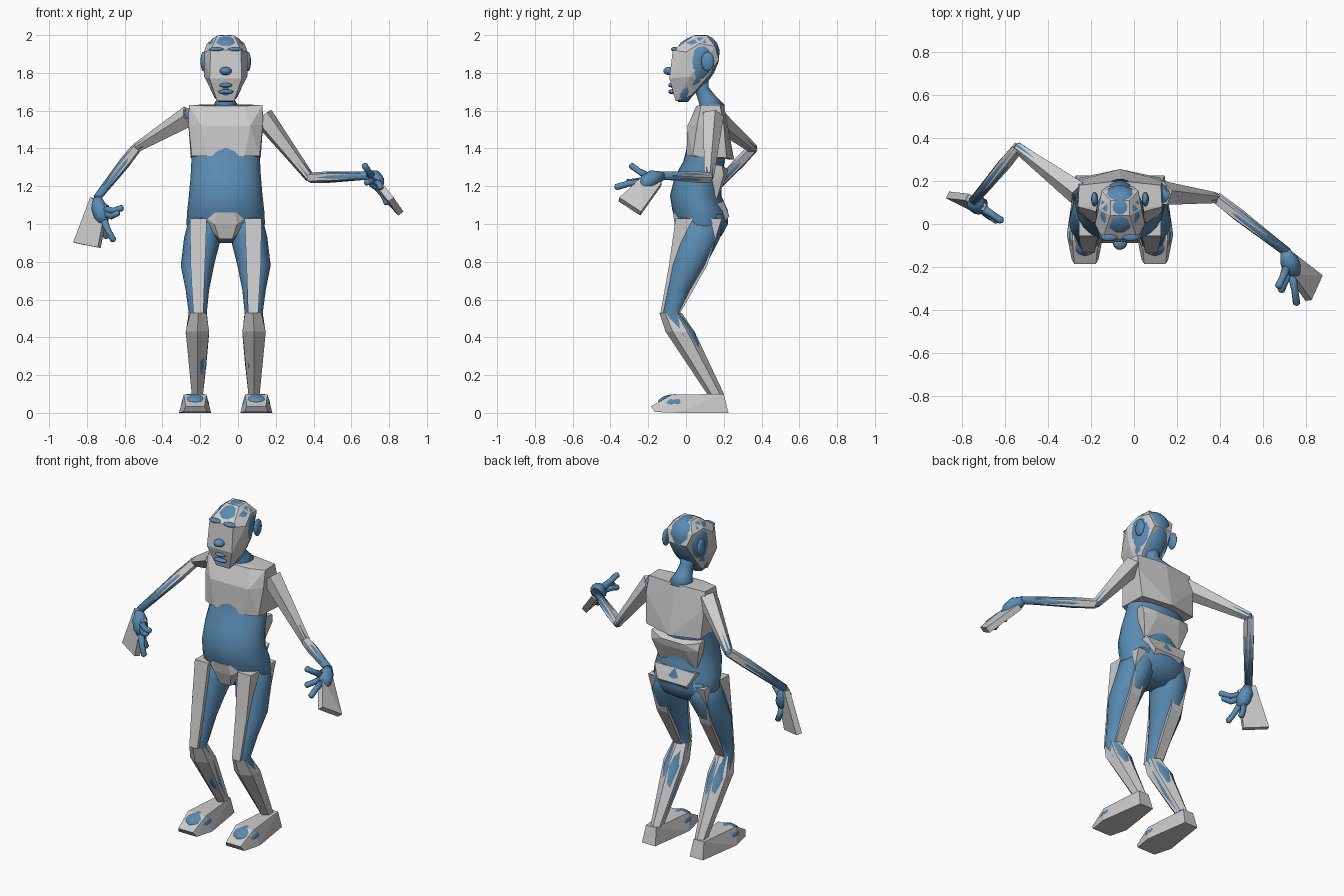
import bpy, bmesh, math
from mathutils import Vector, Matrix

CX = -0.065  # the body's middle line
blue = bpy.data.materials.new("blue_skin")
blue.diffuse_color = (0.1, 0.26, 0.45, 1)


def finish(name, bm, skin):
    bmesh.ops.recalc_face_normals(bm, faces=bm.faces)
    me = bpy.data.meshes.new(name)
    bm.to_mesh(me)
    bm.free()
    ob = bpy.data.objects.new(name, me)
    bpy.context.collection.objects.link(ob)
    if skin:
        me.materials.append(blue)
        for p in me.polygons:
            p.use_smooth = True
    return ob


def bridge(name, rings, skin):
    bm = bmesh.new()
    rows = [[bm.verts.new(p) for p in r] for r in rings]
    n = len(rows[0])
    for a, b in zip(rows, rows[1:]):
        for i in range(n):
            j = (i + 1) % n
            bm.faces.new((a[i], a[j], b[j], b[i]))
    bm.faces.new(rows[0])
    bm.faces.new(rows[-1])
    return finish(name, bm, skin)


def loft(name, rows, n=16, skin=True, side=1, flat=False):
    """Level sections: (z, x offset, half width, front y, back y)."""
    ph = math.pi / n if flat else 0
    k = 1 / math.cos(ph)
    rings = []
    for z, dx, hw, yf, yb in rows:
        ring = []
        for i in range(n):
            a = ph + math.tau * i / n
            ring.append((CX + side * dx + hw * k * math.cos(a),
                         (yf + yb) / 2 + (yb - yf) / 2 * k * math.sin(a), z))
        rings.append(ring)
    return bridge(name, rings, skin)


def tube(name, pts, radii, n=10, skin=True):
    pts = [Vector(p) for p in pts]
    rings = []
    for i, (p, r) in enumerate(zip(pts, radii)):
        t = pts[min(i + 1, len(pts) - 1)] - pts[max(i - 1, 0)]
        q = t.to_track_quat('Z', 'Y')
        rings.append([p + q @ Vector((r * math.cos(math.tau * j / n),
                                      r * math.sin(math.tau * j / n), 0)) for j in range(n)])
    return bridge(name, rings, skin)


def hull(name, pts, cx=None):
    """Convex block; with cx the points are mirrored about that line."""
    if cx is not None:
        pts = [(cx + s * x, y, z) for x, y, z in pts for s in (1, -1)]
    bm = bmesh.new()
    for p in pts:
        bm.verts.new(p)
    bmesh.ops.remove_doubles(bm, verts=bm.verts, dist=1e-4)
    res = bmesh.ops.convex_hull(bm, input=bm.verts)
    bmesh.ops.delete(bm, geom=[v for v in bm.verts if not v.link_faces], context='VERTS')
    bmesh.ops.dissolve_limit(bm, angle_limit=0.02, verts=bm.verts, edges=bm.edges)
    return finish(name, bm, False)


def blob(name, loc, size):
    bm = bmesh.new()
    m = Matrix.Translation(loc) @ Matrix.Diagonal((*size, 1))
    bmesh.ops.create_uvsphere(bm, u_segments=14, v_segments=8, radius=1, matrix=m)
    return finish(name, bm, True)


def slab(name, corners, t):
    c = [Vector(p) for p in corners]
    nrm = (c[2] - c[0]).cross(c[3] - c[1]).normalized() * t / 2
    return hull(name, [p + s * nrm for p in c for s in (1, -1)])


# Head
loft("head", [(1.645, 0, .035, -.04, .01), (1.67, 0, .06, -.06, .03), (1.70, 0, .075, -.072, .06),
              (1.75, 0, .095, -.083, .115), (1.80, 0, .108, -.082, .15), (1.86, 0, .113, -.072, .175),
              (1.92, 0, .11, -.055, .18), (1.96, 0, .092, -.03, .165), (1.985, 0, .065, .01, .14),
              (2.0, 0, .03, .05, .11)], 18)
hull("head_block", [(.08, -.07, 1.92), (.085, -.088, 1.77), (.045, -.055, 1.65), (.116, .0, 1.91),
                    (.114, .02, 1.78), (.06, .03, 1.68), (.085, .155, 1.94), (.045, .04, 1.998),
                    (.045, .11, 1.998), (.1, .07, 1.955), (.06, .175, 1.87), (.07, .10, 1.76)], CX)
blob("nose", (CX, -.088, 1.81), (.033, .032, .022))
for z, w in ((1.735, .035), (1.70, .042)):
    blob("lip", (CX, -.076, z), (w, .018, .012))
for s in (-1, 1):
    blob("ear", (CX + s * .118, .115, 1.86), (.016, .035, .052))
    blob("brow", (CX + s * .05, -.06, 1.925), (.04, .02, .012))

# Neck and trunk
tube("neck", [(CX, .06, 1.79), (CX, .085, 1.71), (CX, .115, 1.655), (CX, .135, 1.60)],
     [.06, .038, .05, .08], 14)
loft("torso", [(1.60, 0, .13, .07, .18), (1.50, 0, .17, .015, .20), (1.40, 0, .18, .003, .21),
               (1.33, 0, .182, -.015, .205), (1.25, 0, .186, -.06, .19), (1.15, 0, .195, -.085, .187),
               (1.07, 0, .204, -.072, .222), (1.0, 0, .208, -.045, .222), (.94, 0, .185, -.025, .19),
               (.90, 0, .09, .02, .13)], 24)
hull("chest_block", [(.195, .08, 1.63), (.19, .18, 1.63), (.1, .055, 1.625), (0, .2, 1.635),
                     (.197, .06, 1.53), (.13, .008, 1.52), (.18, .035, 1.36), (.1, .002, 1.36),
                     (.198, .2, 1.53), (.185, .215, 1.35), (0, .255, 1.34)], CX)
hull("waist_block", [(.15, .03, 1.32), (.165, .19, 1.31), (.16, .2, 1.26), (.08, .222, 1.29),
                     (.08, .215, 1.25), (.12, .0, 1.15), (.12, .16, 1.12)], CX)
hull("pelvis_block", [(.045, -.07, 1.06), (.06, -.06, 1.0), (.035, -.035, .92), (.16, .0, 1.07),
                      (.14, .20, 1.12), (.1, .23, 1.04), (.06, .12, .92)], CX)

# Legs and feet
for s, tag in ((-1, "right"), (1, "left")):
    loft(tag + "_leg", [(1.05, .10, .09, -.03, .20), (.93, .122, .098, -.045, .185),
                        (.78, .15, .088, -.08, .108), (.65, .15, .062, -.105, .03),
                        (.53, .148, .048, -.128, -.032), (.42, .15, .062, -.085, .05),
                        (.25, .145, .042, .02, .115), (.1, .15, .03, .125, .192),
                        (.04, .155, .03, .12, .2)], 14, True, s)
    loft(tag + "_thigh_block", [(1.03, .145, .045, -.055, .19), (.78, .148, .038, -.09, .112),
                                (.53, .145, .027, -.135, -.03)], 4, False, s, True)
    loft(tag + "_shin_block", [(.53, .145, .043, -.133, -.03), (.43, .15, .062, -.098, .035),
                               (.1, .15, .03, .118, .195)], 6, False, s, True)
    fx = CX + s * .162
    hull(tag + "_foot_block", [(.045, .225, 0), (.035, .2, .1), (.085, -.05, 0), (.06, -.075, .097),
                               (.062, -.165, .005), (.05, -.185, .035)], fx)
    blob(tag + "_foot", (fx, -.06, .052), (.075, .09, .047))

# Arms
arms = {"right": [(-.255, .145, 1.57), (-.54, .355, 1.40), (-.745, .105, 1.14)],
        "left": [(.13, .14, 1.57), (.38, .12, 1.245), (.71, -.13, 1.257)]}
for tag, (a, b, c) in arms.items():
    m = Vector(b).lerp(Vector(c), .3)
    tube(tag + "_arm", [a, b, m, c], [.045, .024, .028, .022], 10)
    tube(tag + "_upper_arm_block", [a, b], [.06, .027], 5, False)
    tube(tag + "_forearm_block", [b, m, c], [.029, .032, .021], 5, False)

# Hands
slab("left_hand_block", [(.725, -.235, 1.24), (.72, -.13, 1.21), (.862, -.24, 1.055), (.81, -.355, 1.13)], .035)
slab("right_hand_block", [(-.775, .125, 1.14), (-.69, .075, 1.10), (-.735, .07, .875), (-.865, .135, .90)], .035)
tube("left_palm", [(.70, -.12, 1.257), (.72, -.17, 1.245), (.735, -.21, 1.22), (.75, -.24, 1.19)],
     [.022, .043, .043, .022])
tube("right_palm", [(-.745, .105, 1.14), (-.735, .095, 1.09), (-.72, .085, 1.04), (-.71, .08, 1.0)],
     [.022, .043, .043, .022])
fingers = [
    [(.71, -.20, 1.25), (.69, -.25, 1.28), (.67, -.29, 1.31)],
    [(.73, -.22, 1.22), (.745, -.30, 1.215), (.755, -.37, 1.195)],
    [(.72, -.21, 1.23), (.70, -.27, 1.225), (.682, -.31, 1.22)],
    [(.74, -.22, 1.20), (.77, -.25, 1.15), (.79, -.27, 1.11)],
    [(-.72, .085, 1.08), (-.66, .045, 1.07), (-.615, .015, 1.085)],
    [(-.715, .08, 1.03), (-.69, .05, .97), (-.66, .03, .915)],
    [(-.71, .08, 1.06), (-.67, .04, 1.04), (-.635, .015, 1.06)],
    [(-.72, .09, 1.02), (-.71, .10, .97), (-.695, .10, .93)],
]
for f in fingers:
    tip = Vector(f[2]) + (Vector(f[2]) - Vector(f[1])).normalized() * .008
    tube("finger", f + [tip], [.022, .016, .017, .007], 8)
